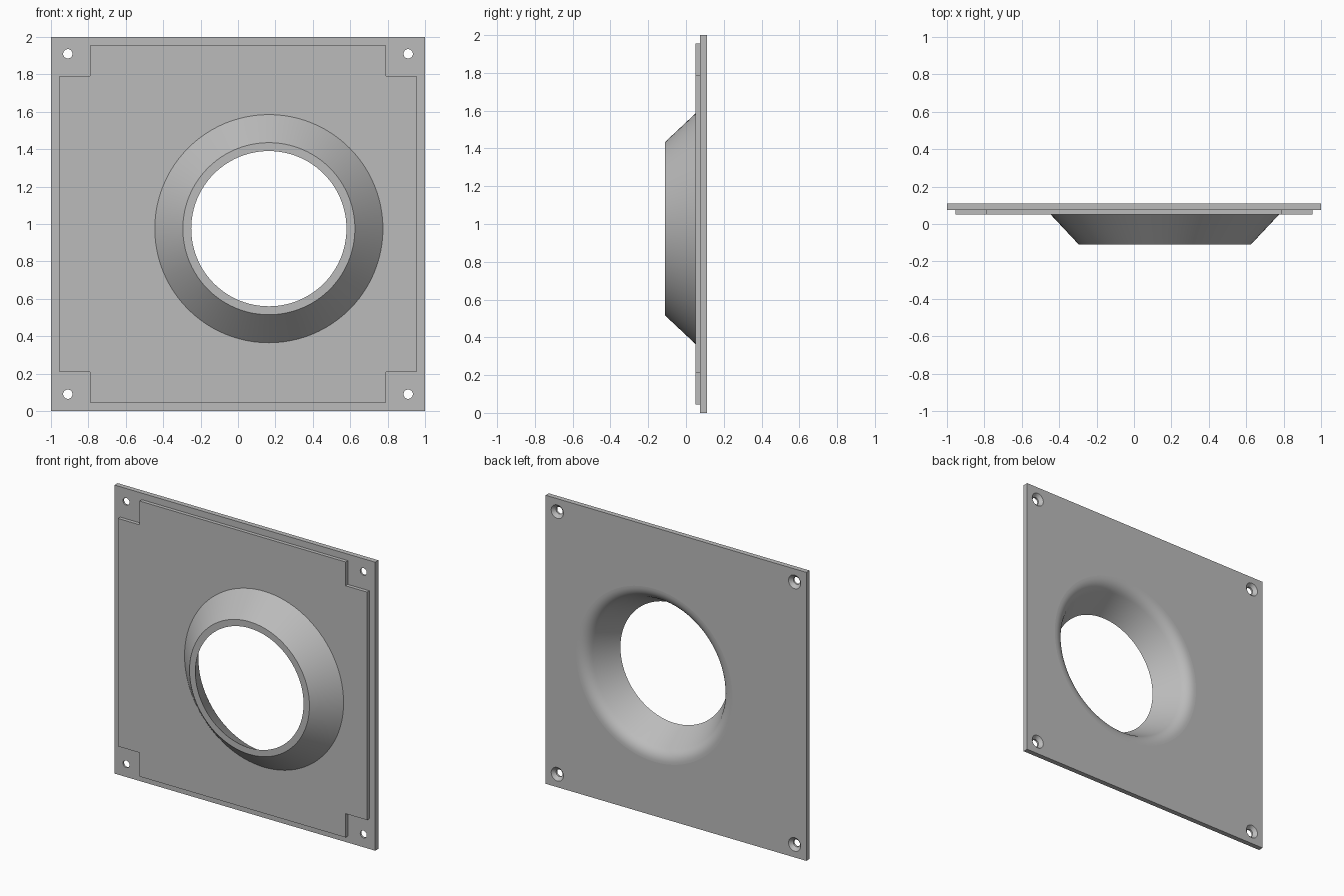
import bpy, bmesh, math
from mathutils import Vector

if "Cube" in bpy.data.objects:
    bpy.data.objects.remove(bpy.data.objects["Cube"], do_unlink=True)

grey = bpy.data.materials.new("light_grey")
grey.use_nodes = True
COLOUR = (0.5, 0.5, 0.5, 1)
grey.diffuse_color = COLOUR
grey.node_tree.nodes["Principled BSDF"].inputs["Base Color"].default_value = COLOUR

BACK, JOINT, PANEL, TIP = 0.11, 0.075, 0.05, -0.11   # depths along y
CENTRE = (0.165, 0, 0.975)                           # collar axis


def finish(name, bm, location=(0, 0, 0)):
    bmesh.ops.remove_doubles(bm, verts=bm.verts, dist=1e-5)
    bmesh.ops.recalc_face_normals(bm, faces=bm.faces)
    mesh = bpy.data.meshes.new(name)
    bm.to_mesh(mesh)
    bm.free()
    mesh.materials.append(grey)
    obj = bpy.data.objects.new(name, mesh)
    obj.location = location
    bpy.context.collection.objects.link(obj)
    return obj


def lathe(name, profile, location, steps):
    """Spin a closed (radius, y) outline about the y axis."""
    bm = bmesh.new()
    verts = [bm.verts.new((r, y, 0)) for r, y in profile]
    edges = [bm.edges.new((a, b)) for a, b in zip(verts, verts[1:] + verts[:1])
             if a.co.x > 0 or b.co.x > 0]
    bmesh.ops.spin(bm, geom=verts + edges, cent=(0, 0, 0), axis=(0, 1, 0),
                   angle=math.tau, steps=steps)
    return finish(name, bm, location)


def slab(name, outline, y0, y1):
    """Extrude an (x, z) outline from y0 to y1."""
    bm = bmesh.new()
    face = bm.faces.new([bm.verts.new((x, y0, z)) for x, z in outline])
    new = bmesh.ops.extrude_face_region(bm, geom=[face])["geom"]
    bmesh.ops.translate(bm, vec=(0, y1 - y0, 0),
                        verts=[v for v in new if isinstance(v, bmesh.types.BMVert)])
    return finish(name, bm)


def activate(obj):
    bpy.ops.object.select_all(action='DESELECT')
    obj.select_set(True)
    bpy.context.view_layer.objects.active = obj


def cut(obj, cutter):
    cutter.hide_render = True
    mod = obj.modifiers.new("cut", 'BOOLEAN')
    mod.operation = 'DIFFERENCE'
    mod.solver = 'EXACT'
    mod.object = cutter
    activate(obj)
    bpy.ops.object.modifier_apply(modifier=mod.name)
    bpy.data.objects.remove(cutter, do_unlink=True)


def drum(radius):
    return lathe("opening_cutter", [(0, -0.3), (radius, -0.3), (radius, 0.3), (0, 0.3)],
                 CENTRE, 96)


# Back plate with the large opening and four countersunk screw holes
plate = slab("back_plate", [(-1, 0), (1, 0), (1, 2), (-1, 2)], JOINT, BACK)
cut(plate, drum(0.60))
for x in (-0.91, 0.91):
    for z in (0.09, 1.91):
        cut(plate, lathe("screw_cutter",
                         [(0, 0), (0.025, 0), (0.025, 0.088), (0.047, BACK),
                          (0.047, 0.2), (0, 0.2)], (x, 0, z), 32))

# Raised front panel with notched corners
wide, narrow = 0.955, 0.79
corner = [(wide, narrow), (narrow, narrow), (narrow, wide)]
outline = []
for sx, sz in ((1, 1), (-1, 1), (-1, -1), (1, -1)):
    pts = corner if sx * sz > 0 else corner[::-1]
    outline += [(sx * x, 1 + sz * z) for x, z in pts]
panel = slab("front_panel", outline, PANEL, JOINT)
cut(panel, drum(0.61))

# Conical collar whose inside flares out into the back face
wall, bend, rim = Vector((0.51, 0.058)), Vector((0.54, BACK)), Vector((0.60, BACK))
flare = []
for i in range(9):
    t = i / 8
    flare.append(tuple(wall * (1 - t) ** 2 + bend * (2 * t * (1 - t)) + rim * t * t))
collar = lathe("conical_collar",
               [(0.61, PANEL), (0.46, TIP), (0.415, TIP)] + flare, CENTRE, 96)

for obj in (plate, panel, collar):
    activate(obj)
    bpy.ops.object.shade_smooth_by_angle(angle=math.radians(30))
